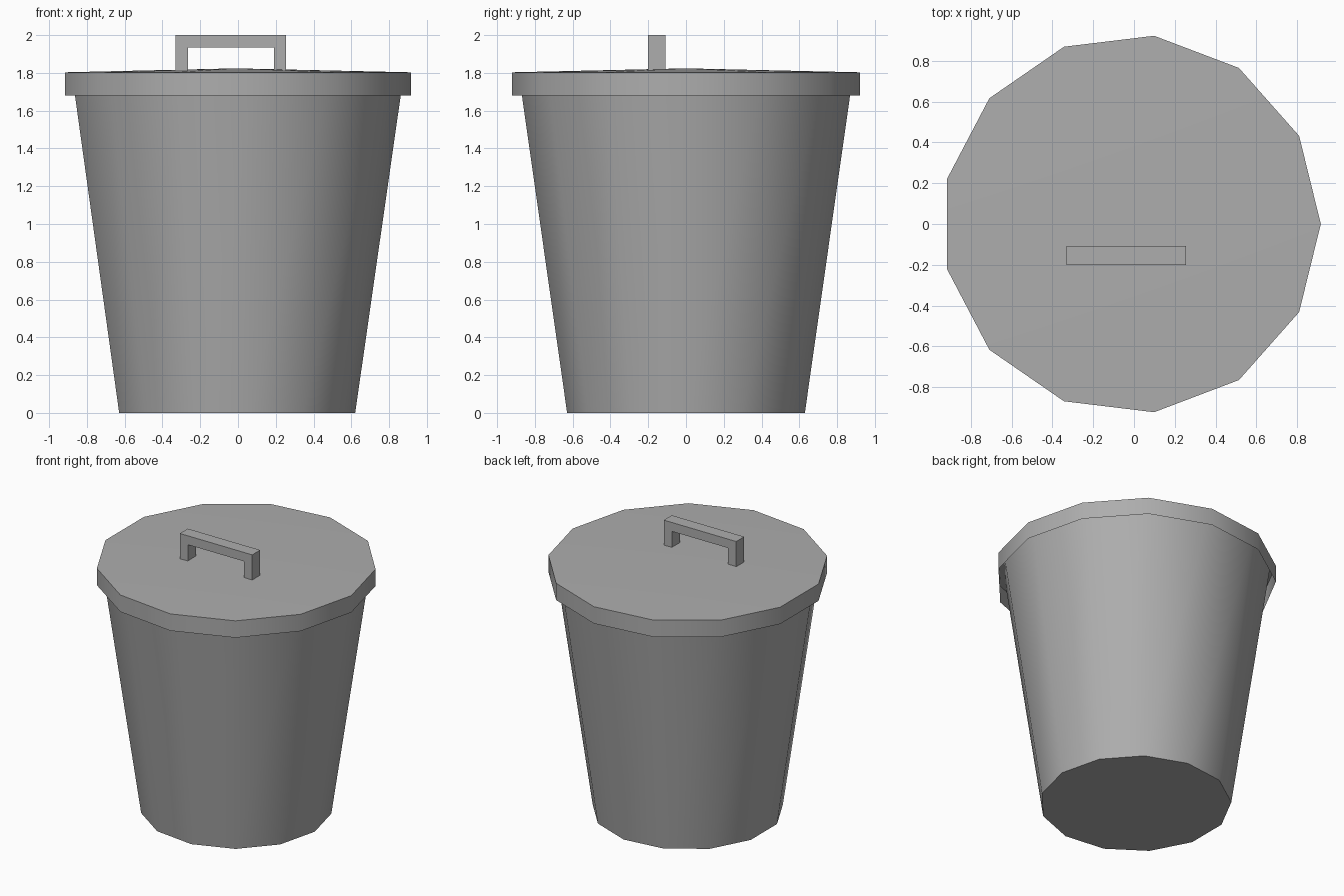
import bpy
import bmesh
from math import cos, sin, tau, radians

SIDES = 13
AXIS_X = -0.0135

cube = bpy.data.objects.get("Cube")
if cube:
    bpy.data.objects.remove(cube, do_unlink=True)

# One grey for the whole bin
grey = bpy.data.materials.new("grey_metal")
grey.use_nodes = True
colour = (0.42, 0.42, 0.42, 1.0)
grey.diffuse_color = colour
grey.node_tree.nodes["Principled BSDF"].inputs["Base Color"].default_value = colour


def finish(name, bm, smooth):
    bmesh.ops.recalc_face_normals(bm, faces=bm.faces)
    mesh = bpy.data.meshes.new(name)
    bm.to_mesh(mesh)
    bm.free()
    mesh.materials.append(grey)
    obj = bpy.data.objects.new(name, mesh)
    bpy.context.collection.objects.link(obj)
    if smooth:
        bpy.ops.object.select_all(action="DESELECT")
        obj.select_set(True)
        bpy.context.view_layer.objects.active = obj
        bpy.ops.object.shade_smooth_by_angle(angle=radians(30))
    return obj


def lathe(name, profile):
    """Spin (radius, z) points; a zero radius becomes a single pole."""
    bm = bmesh.new()
    rings = []
    for r, z in profile:
        count = SIDES if r else 1
        rings.append([bm.verts.new((AXIS_X + r * cos(tau * i / SIDES),
                                    r * sin(tau * i / SIDES), z))
                      for i in range(count)])
    for a, b in zip(rings, rings[1:]):
        for i in range(SIDES):
            j = (i + 1) % SIDES
            loop = [a[i % len(a)], a[j % len(a)], b[j % len(b)], b[i % len(b)]]
            bm.faces.new(list(dict.fromkeys(loop)))
    return finish(name, bm, True)


# Tapered tub, closed at the base and open under the lid
lathe("bin_body", [(0, 0), (0.634, 0), (0.89, 1.785)])

# Shallow domed lid with an open skirt hanging around the rim
lathe("lid", [(0.929, 1.68), (0.929, 1.803), (0, 1.824)])

# Square-bar handle: an arch outline extruded through its depth
left, right, top, foot, bar = -0.33, 0.255, 2.0, 1.803, 0.065
outline = [(left, foot), (left, top), (right, top), (right, foot),
           (right - bar, foot), (right - bar, top - bar),
           (left + bar, top - bar), (left + bar, foot)]
bm = bmesh.new()
face = bm.faces.new([bm.verts.new((x, -0.2, z)) for x, z in outline])
extruded = bmesh.ops.extrude_face_region(bm, geom=[face], use_keep_orig=True)
moved = [v for v in extruded["geom"] if isinstance(v, bmesh.types.BMVert)]
bmesh.ops.translate(bm, verts=moved, vec=(0, 0.092, 0))
finish("lid_handle", bm, False)
